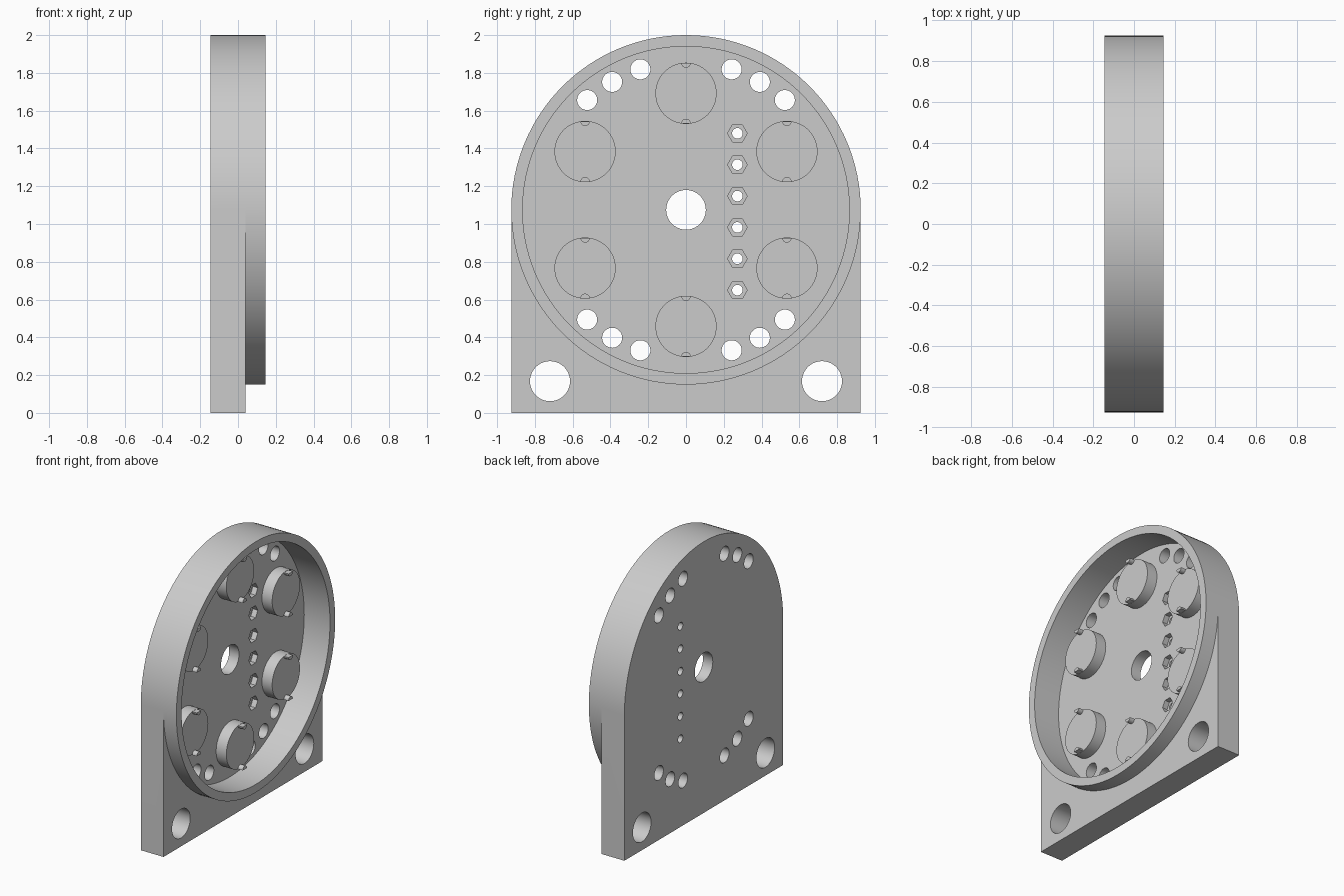
import bpy
import bmesh
from math import cos, sin, pi, radians

if "Cube" in bpy.data.objects:
    bpy.data.objects.remove(bpy.data.objects["Cube"], do_unlink=True)

BACK, STEP, FRONT, FLOOR = -0.145, 0.04, 0.145, -0.065
R, CZ = 0.925, 1.075          # rim radius and centre height
N = 128

grey = bpy.data.materials.new("plain grey")
grey.use_nodes = True
grey.diffuse_color = (0.6, 0.6, 0.6, 1)
grey.node_tree.nodes["Principled BSDF"].inputs["Base Color"].default_value = (0.6, 0.6, 0.6, 1)


def arc(y, z, r, n, start=0.0, sweep=2 * pi):
    full = sweep >= 2 * pi
    return [(y + r * cos(start + sweep * i / n), z + r * sin(start + sweep * i / n))
            for i in range(n if full else n + 1)]


def prism(bm, pts, x0, x1):
    a = [bm.verts.new((x0, y, z)) for y, z in pts]
    b = [bm.verts.new((x1, y, z)) for y, z in pts]
    bm.faces.new(a[::-1])
    bm.faces.new(b)
    for i in range(len(pts)):
        j = (i + 1) % len(pts)
        bm.faces.new((a[i], a[j], b[j], b[i]))


def finish(bm, name):
    bmesh.ops.recalc_face_normals(bm, faces=bm.faces)
    mesh = bpy.data.meshes.new(name)
    bm.to_mesh(mesh)
    bm.free()
    mesh.materials.append(grey)
    obj = bpy.data.objects.new(name, mesh)
    bpy.context.collection.objects.link(obj)
    return obj


def select(obj):
    bpy.ops.object.select_all(action='DESELECT')
    obj.select_set(True)
    bpy.context.view_layer.objects.active = obj


def smooth(obj):
    select(obj)
    bpy.ops.object.shade_smooth_by_angle(angle=radians(30))


def cut(obj, bm):
    cutter = finish(bm, "cutter")
    cutter.hide_render = True
    mod = obj.modifiers.new("cut", 'BOOLEAN')
    mod.operation = 'DIFFERENCE'
    mod.solver = 'EXACT'
    mod.object = cutter
    select(obj)
    bpy.ops.object.modifier_apply(modifier=mod.name)
    bpy.data.objects.remove(cutter, do_unlink=True)


# Body: arched plate with a round drum standing forward of the square foot
bm = bmesh.new()
circle = arc(0, CZ, R, N)
half = N // 2
back = [bm.verts.new((BACK, y, z)) for y, z in circle[:half + 1]]
mid = [bm.verts.new((STEP, y, z)) for y, z in circle]
rim = [bm.verts.new((FRONT, y, z)) for y, z in circle]
kb = [bm.verts.new((BACK, s * R, 0)) for s in (-1, 1)]
km = [bm.verts.new((STEP, s * R, 0)) for s in (-1, 1)]
bm.faces.new(back + kb)
bm.faces.new(rim)
bm.faces.new(mid[half:] + [mid[0], km[1], km[0]])
for i in range(half):
    bm.faces.new((back[i], back[i + 1], mid[i + 1], mid[i]))
for i in range(N):
    j = (i + 1) % N
    bm.faces.new((mid[i], mid[j], rim[j], rim[i]))
bm.faces.new((back[half], kb[0], km[0], mid[half]))
bm.faces.new((kb[0], kb[1], km[1], km[0]))
bm.faces.new((kb[1], back[0], mid[0], km[1]))
body = finish(bm, "housing")

# Round pocket inside the rim
bm = bmesh.new()
prism(bm, arc(0, CZ, 0.865, N), FLOOR, 0.3)
cut(body, bm)

# Hexagonal nut recesses in the pocket floor
nut_heights = [CZ - 0.01 + 0.166 * (i - 2.5) for i in range(6)]
bm = bmesh.new()
for z in nut_heights:
    prism(bm, arc(0.272, z, 0.052, 6), FLOOR - 0.04, 0)
cut(body, bm)

# Through holes: axle, foot corners, rim groups, nut holes
bm = bmesh.new()
holes = [(0, CZ, 0.105), (-0.72, 0.168, 0.106), (0.72, 0.168, 0.106)]
holes += [(0.272, z, 0.028) for z in nut_heights]
for deg in (18, 30, 42):
    for sy in (-1, 1):
        for sz in (-1, 1):
            holes.append((sy * 0.782 * sin(radians(deg)),
                          CZ + sz * 0.782 * cos(radians(deg)), 0.053))
for y, z, r in holes:
    prism(bm, arc(y, z, r, 40), -0.3, 0.3)
cut(body, bm)
smooth(body)

# Six round posts, each with two half-round nubs on its face
POST, TOP = 0.162, FLOOR + 0.083
for k in range(6):
    y = 0.617 * sin(k * pi / 3)
    z = CZ + 0.617 * cos(k * pi / 3)
    bm = bmesh.new()
    prism(bm, arc(y, z, POST, 64), FLOOR - 0.005, TOP)
    smooth(finish(bm, f"post_{k + 1}"))
    bm = bmesh.new()
    prism(bm, arc(y, z + POST - 0.002, 0.025, 12, pi, pi), TOP - 0.005, TOP + 0.038)
    prism(bm, arc(y, z - POST + 0.002, 0.025, 12, 0, pi), TOP - 0.005, TOP + 0.038)
    smooth(finish(bm, f"post_nubs_{k + 1}"))
